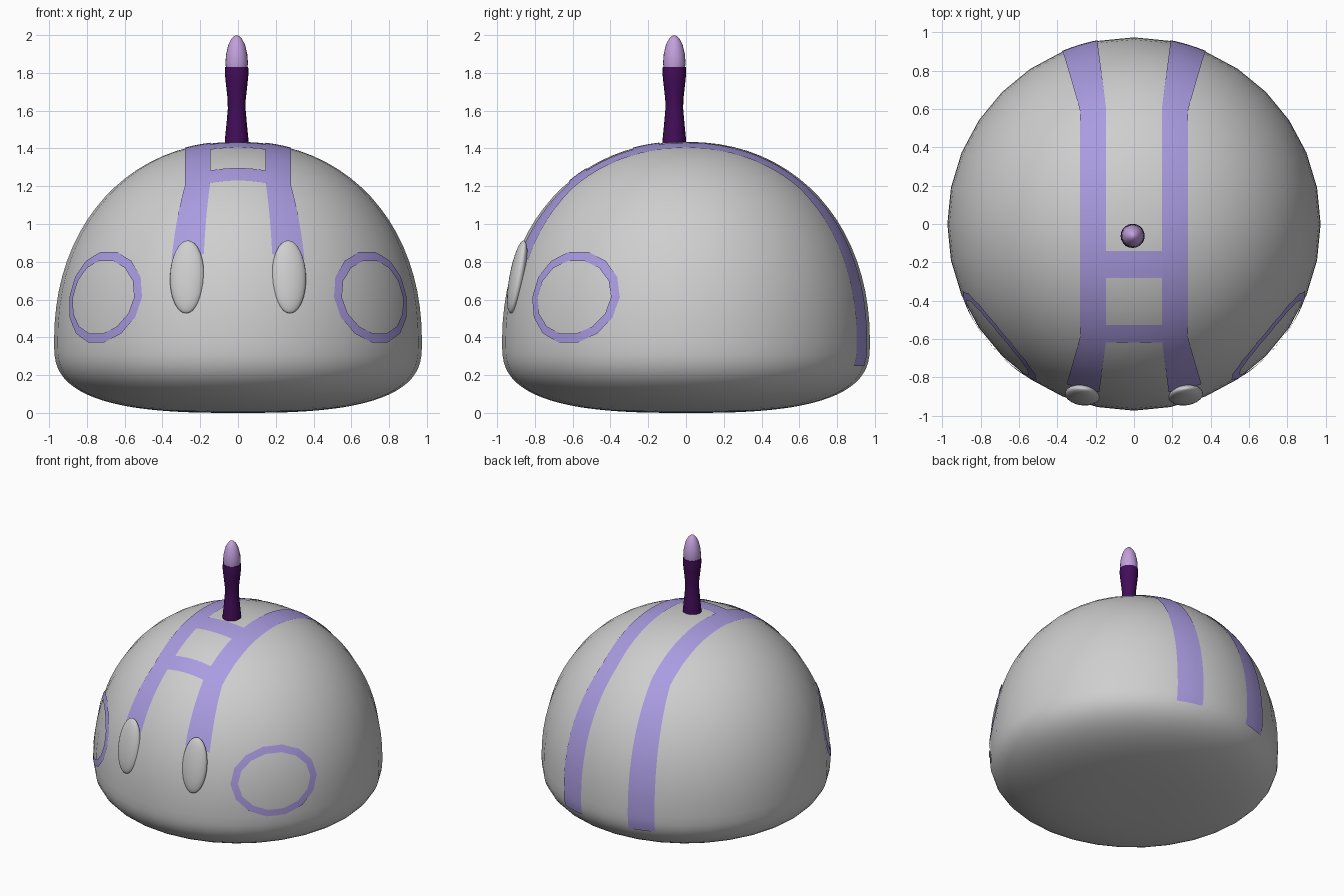
import bpy, bmesh
from math import sin, cos, pi, radians
from mathutils import Vector, Matrix
from mathutils.bvhtree import BVHTree

cube = bpy.data.objects.get("Cube")
if cube:
    bpy.data.objects.remove(cube, do_unlink=True)


def material(name, rgb):
    m = bpy.data.materials.new(name)
    m.use_nodes = True
    m.diffuse_color = (*rgb, 1)
    m.node_tree.nodes["Principled BSDF"].inputs["Base Color"].default_value = (*rgb, 1)
    return m


GREY = material("light grey", (0.62, 0.62, 0.62))
LILAC = material("lilac", (0.40, 0.33, 0.75))
PLUM = material("dark plum", (0.055, 0.004, 0.10))
MAUVE = material("pale mauve", (0.54, 0.35, 0.72))


def finish(bm, name, mat):
    mesh = bpy.data.meshes.new(name)
    bm.to_mesh(mesh)
    bm.free()
    mesh.materials.append(mat)
    mesh.polygons.foreach_set("use_smooth", [True] * len(mesh.polygons))
    ob = bpy.data.objects.new(name, mesh)
    bpy.context.collection.objects.link(ob)
    return ob


def lathe(profile, segments):
    """Turn a (radius, height) profile about the z axis."""
    bm = bmesh.new()
    vs = [bm.verts.new((r, 0, z)) for r, z in profile]
    es = [bm.edges.new(p) for p in zip(vs, vs[1:])]
    bmesh.ops.spin(bm, geom=vs + es, axis=(0, 0, 1), cent=(0, 0, 0),
                   angle=2 * pi, steps=segments, use_merge=False)
    bmesh.ops.remove_doubles(bm, verts=bm.verts, dist=1e-4)
    bmesh.ops.recalc_face_normals(bm, faces=bm.faces)
    return bm


def dome(steps):
    """Flattened base and rounded top, both superelliptic quarters."""
    radius, belt, top = 0.974, 0.37, 1.435

    def quarter(height, power):
        pts = []
        for i in range(steps + 1):
            a = pi / 2 * i / steps
            pts.append((radius * max(cos(a), 0) ** (2 / power) if i < steps else 0,
                        belt + height * sin(a) ** (2 / power)))
        return pts

    lower = quarter(-belt, 2.8)
    return lower[:0:-1] + quarter(top - belt, 2.15)


# Body
finish(lathe(dome(20), 32), "body", GREY)

# Smooth surface on which the painted plates are laid
target = lathe(dome(40), 128)
tree = BVHTree.FromBMesh(target)
target.free()


def lay(origin, direction):
    hit, normal, _, _ = tree.ray_cast(Vector(origin), Vector(direction).normalized())
    if normal.dot(Vector(direction)) < 0:
        normal = -normal
    return hit + normal * 0.004


def plate(name, rows):
    """Sheet through rows of surface points, facing outward."""
    bm = bmesh.new()
    grid = [[bm.verts.new(p) for p in row] for row in rows]
    for a, b in zip(grid, grid[1:]):
        for i in range(len(a) - 1):
            bm.faces.new((a[i], a[i + 1], b[i + 1], b[i]))
    bmesh.ops.remove_doubles(bm, verts=bm.verts, dist=1e-5)
    bm.normal_update()
    for f in bm.faces:
        if f.normal.dot(f.calc_center_median() - Vector((0, 0, 0.5))) < 0:
            f.normal_flip()
    return finish(bm, name, LILAC)


# Stripes running over the top, flaring toward both ends
def stripe(name, side):
    rows = []
    for i in range(61):
        a = radians(146) * i / 60
        ray = (0, cos(a), sin(a))
        y = lay((0.2 * side, 0, 0.25), ray).y
        flare = max(0, abs(y) - 0.6) / 0.35
        inner, outer = 0.145 + 0.045 * flare, 0.28 + 0.09 * flare
        rows.append([lay((side * (inner + (outer - inner) * k / 4), 0, 0.25), ray)
                     for k in range(5)])
    plate(name, rows)


# Cheek rings
def cheek_ring(name, side):
    out = Vector((0.71 * side, -0.59, 0)).normalized()
    across = Vector((-out.y, out.x, 0))
    segments, sub = 14, 4
    corners = [Vector((cos(2 * pi * i / segments), sin(2 * pi * i / segments)))
               for i in range(segments)]
    rows = []
    for i in range(segments * sub + 1):
        n, t = divmod(i, sub)
        c = corners[n % segments].lerp(corners[(n + 1) % segments], t / sub)
        row = []
        for k in range(3):
            w = 0.048 * k / 2
            p = across * c.x * (0.30 - w) + Vector((0, 0, 0.612 + c.y * (0.245 - w)))
            row.append(lay(p, out))
        rows.append(row)
    plate(name, rows)


# Eyes
def eye(name, side):
    bm = bmesh.new()
    bmesh.ops.create_uvsphere(bm, u_segments=24, v_segments=16, radius=1)
    ob = finish(bm, name, GREY)
    ob.matrix_world = (Matrix.Translation((0.27 * side, -0.893, 0.72))
                       @ Matrix.Rotation(radians(8 * side), 4, "Z")
                       @ Matrix.Rotation(radians(-10.5), 4, "X")
                       @ Matrix.Diagonal((0.091, 0.04, 0.196, 1)))


for label, side in (("left", 1), ("right", -1)):
    stripe(label + "_stripe", side)
    cheek_ring(label + "_cheek_ring", side)
    eye(label + "_eye", side)

# Bars joining the stripes
for name, y0, y1 in (("front_crossbar", -0.615, -0.525), ("top_crossbar", -0.28, -0.14)):
    plate(name, [[lay((0.15 * (i / 4 - 1), y0 + (y1 - y0) * j / 4, 0.5), (0, 0, 1))
                  for i in range(9)] for j in range(5)])

# Antenna
stem = finish(lathe([(0, 1.40), (0.064, 1.41), (0.062, 1.45), (0.054, 1.53), (0.047, 1.61),
                     (0.048, 1.66), (0.058, 1.75), (0.063, 1.80), (0.061, 1.83), (0, 1.832)], 20),
              "antenna_stem", PLUM)
tip = finish(lathe([(0, 1.81), (0.055, 1.82), (0.06, 1.85), (0.056, 1.90), (0.044, 1.95),
                    (0.028, 1.98), (0.013, 1.995), (0, 2.0)], 20), "antenna_tip", MAUVE)
for ob in (stem, tip):
    ob.location = (-0.007, -0.062, 0)
    bpy.ops.object.select_all(action="DESELECT")
    ob.select_set(True)
    bpy.context.view_layer.objects.active = ob
    bpy.ops.object.shade_smooth_by_angle(angle=radians(50))
